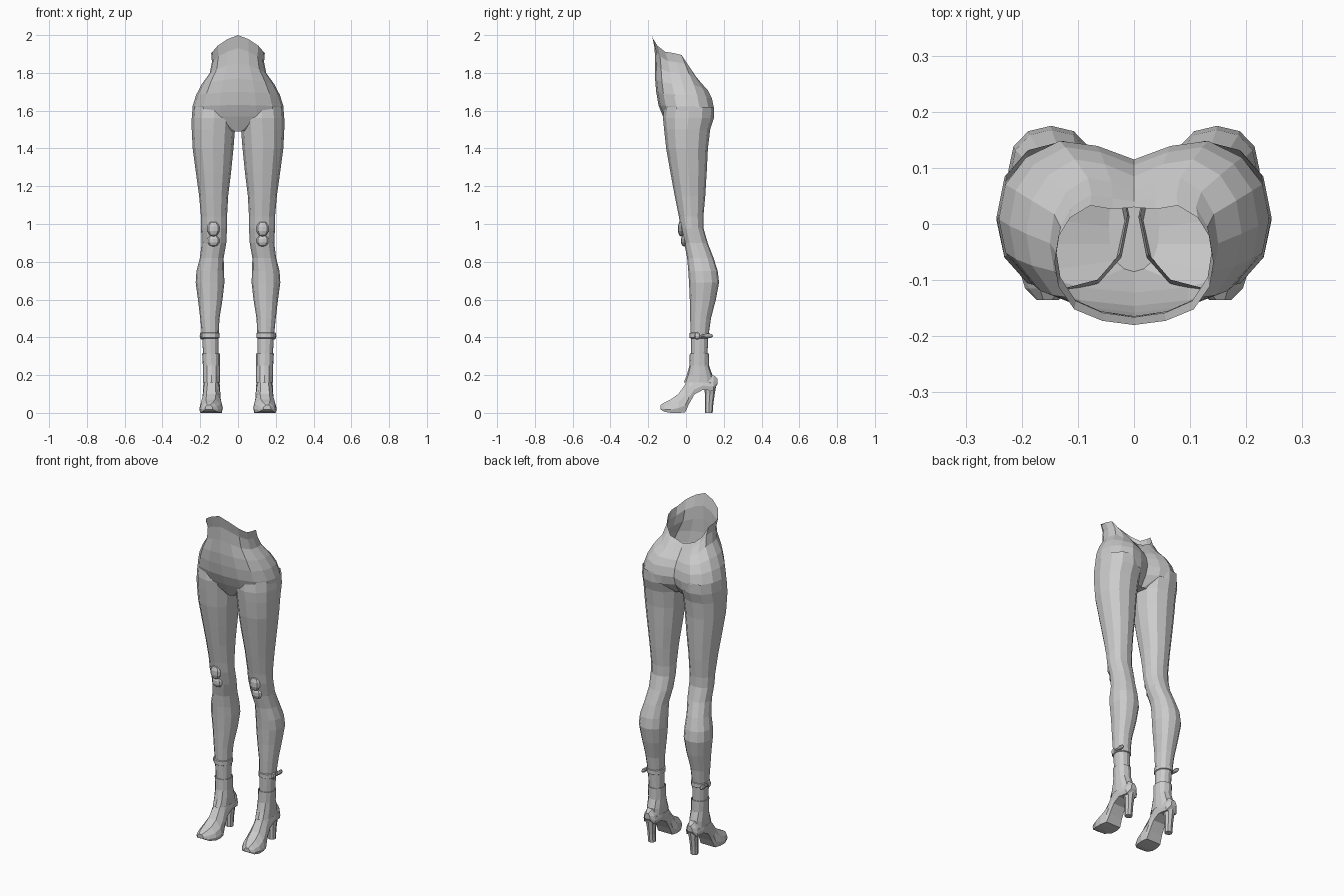
import bpy, bmesh, math
from mathutils import Matrix

grey = bpy.data.materials.new("soft grey")
grey.diffuse_color = (0.6, 0.6, 0.6, 1)


def finish(name, bm):
    """Turn a right-hand half into a mirrored, flat-shaded object."""
    bmesh.ops.remove_doubles(bm, verts=bm.verts, dist=0.0005)
    bmesh.ops.recalc_face_normals(bm, faces=bm.faces)
    me = bpy.data.meshes.new(name)
    bm.to_mesh(me)
    bm.free()
    me.materials.append(grey)
    ob = bpy.data.objects.new(name, me)
    bpy.context.collection.objects.link(ob)
    mod = ob.modifiers.new("mirror", 'MIRROR')
    mod.use_clip = True
    return ob


def loft(bm, rings, closed=True, cap_start=False, cap_end=False):
    rows = [[bm.verts.new(p) for p in r] for r in rings]
    for a, b in zip(rows, rows[1:]):
        n = len(a)
        for i in range(n if closed else n - 1):
            j = (i + 1) % n
            bm.faces.new((a[i], a[j], b[j], b[i]))
    if cap_start:
        bm.faces.new(rows[0])
    if cap_end:
        bm.faces.new(rows[-1])


def oval(cx, cy, rx, ry, z, n=12, power=0.9):
    pts = []
    for i in range(n):
        a = 2 * math.pi * i / n
        c, s = math.cos(a), math.sin(a)
        pts.append((cx + rx * math.copysign(abs(c) ** power, c),
                    cy + ry * math.copysign(abs(s) ** power, s), z))
    return pts


# Pelvis: half outline from front centre round the hip to the cleft
outline = [(0, 0), (.4, .035), (.75, .13), (.95, .32), (1, .52),
           (.95, .73), (.8, .89), (.55, .99), (.27, .96), (0, 0)]
drop = [0, .1, .25, .4, .43, .48, .72, .88, .95, 1]
# front z, back z, half width, front y, back y, cleft y
levels = [(2.00, 1.78, .142, -.180, .035, .030),
          (1.93, 1.76, .138, -.166, .055, .040),
          (1.85, 1.73, .150, -.164, .085, .060),
          (1.77, 1.70, .192, -.164, .118, .085),
          (1.70, 1.66, .222, -.158, .140, .105),
          (1.63, 1.61, .241, -.146, .151, .115),
          (1.57, 1.56, .242, -.122, .146, .100),
          (1.49, 1.50, .045, -.085, .070, .060)]
rings = []
for zf, zb, w, yf, yb, yc in levels:
    ring = [(w * u, yf + (yb - yf) * t, zf + (zb - zf) * d)
            for (u, t), d in zip(outline, drop)]
    ring[-1] = (0, yc, zb)
    rings.append(ring)
bm = bmesh.new()
loft(bm, rings, closed=False, cap_end=True)
finish("pelvis", bm)

# Legs: z, inner x, outer x, front y, back y
leg = [(1.62, .012, .240, -.115, .148), (1.56, .008, .245, -.122, .147),
       (1.50, .016, .245, -.116, .128), (1.40, .024, .240, -.105, .116),
       (1.28, .036, .224, -.084, .110), (1.15, .052, .206, -.060, .102),
       (1.04, .058, .196, -.038, .092), (.98, .058, .196, -.028, .092),
       (.90, .062, .192, -.010, .115), (.82, .076, .202, .006, .146),
       (.75, .074, .220, .012, .168), (.69, .072, .224, .016, .175),
       (.60, .082, .212, .020, .158), (.50, .098, .200, .022, .132),
       (.40, .103, .190, .025, .118), (.30, .103, .184, .028, .113)]
bm = bmesh.new()
loft(bm, [oval((a + b) / 2, (c + d) / 2, (b - a) / 2, (d - c) / 2, z)
          for z, a, b, c, d in leg])
finish("legs", bm)

# Kneecaps: two stacked pads
bm = bmesh.new()
for z, y, h in ((.975, -.026, .042), (.912, -.010, .032)):
    bmesh.ops.create_uvsphere(
        bm, u_segments=8, v_segments=5, radius=1,
        matrix=Matrix.Translation((.13, y, z)) @ Matrix.Diagonal((.034, .018, h, 1)))
finish("kneecaps", bm)

# Ankle boots: shaft from the cuff down to the foot
shaft = [(.315, .100, .186, .024, .117), (.315, .096, .190, .020, .121),
         (.25, .096, .186, .018, .122), (.20, .094, .186, .004, .140),
         (.16, .094, .186, -.012, .150)]
bm = bmesh.new()
loft(bm, [oval((a + b) / 2, (c + d) / 2, (b - a) / 2, (d - c) / 2, z)
          for z, a, b, c, d in shaft])
finish("boot_shafts", bm)

# Shoes: sections from heel to toe (y, sole z, top z, half width, centre x)
shoe = [(.166, .150, .182, .018, .140), (.145, .118, .200, .038, .140),
        (.090, .122, .210, .045, .140), (.045, .098, .205, .045, .140),
        (.015, .045, .190, .048, .140), (-.005, .002, .150, .053, .141),
        (-.040, .000, .100, .062, .142), (-.080, .000, .072, .060, .145),
        (-.115, .006, .055, .044, .150), (-.135, .018, .042, .020, .154)]
bm = bmesh.new()
rings = []
for y, zb, zt, w, cx in shoe:
    h = zt - zb
    side = [(.9, 0), (1, .25), (.85, .6), (.4, 1)]
    rings.append([(cx + w * u, y, zb + h * v) for u, v in side] +
                 [(cx - w * u, y, zb + h * v) for u, v in reversed(side)])
loft(bm, rings, cap_start=True, cap_end=True)
finish("shoes", bm)

# Tapered heels
heel = [(.16, .038, .095, .162), (.10, .026, .100, .152),
        (.05, .022, .100, .145), (0, .022, .100, .141)]
bm = bmesh.new()
loft(bm, [oval(.14, (f + b) / 2, w, (b - f) / 2, z, 8)
          for z, w, f, b in heel], cap_start=True, cap_end=True)
finish("heels", bm)

# Ankle straps with a little bow on the outer side
bm = bmesh.new()
loft(bm, [oval(.147, .072, r, r + .004, z, 12)
          for z, r in ((.425, .044), (.422, .049), (.398, .049), (.395, .044))])
finish("ankle_straps", bm)

bm = bmesh.new()
for y, ry, rz in ((.060, .016, .020), (.118, .026, .013), (.088, .010, .010)):
    bmesh.ops.create_uvsphere(
        bm, u_segments=8, v_segments=4, radius=1,
        matrix=Matrix.Translation((.193, y, .408)) @ Matrix.Diagonal((.010, ry, rz, 1)))
finish("ankle_bows", bm)
